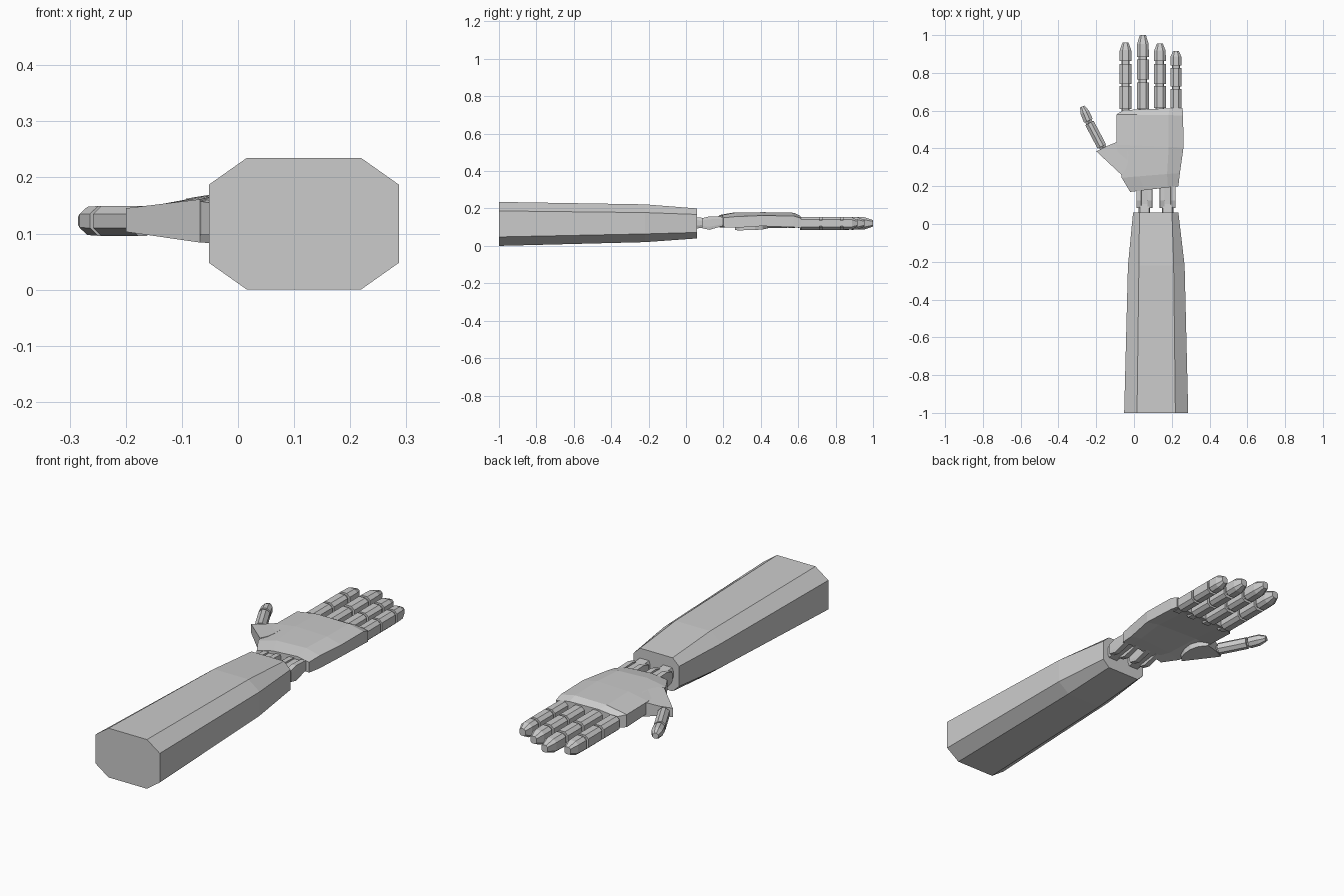
import bpy, bmesh
from mathutils import Vector

grey = bpy.data.materials.new("light grey")
grey.diffuse_color = (0.6, 0.6, 0.6, 1)


def loft(name, rings):
    """Bridge rings of equal length and cap both ends."""
    bm = bmesh.new()
    vs = [[bm.verts.new(p) for p in r] for r in rings]
    n = len(vs[0])
    for a, b in zip(vs, vs[1:]):
        for i in range(n):
            j = (i + 1) % n
            bm.faces.new((a[i], a[j], b[j], b[i]))
    bm.faces.new(vs[0])
    bm.faces.new(vs[-1])
    bmesh.ops.recalc_face_normals(bm, faces=bm.faces)
    me = bpy.data.meshes.new(name)
    bm.to_mesh(me)
    bm.free()
    me.materials.append(grey)
    ob = bpy.data.objects.new(name, me)
    bpy.context.collection.objects.link(ob)
    return ob


def octagon(x, y, w, z0, z1, cx, cz, d=(0, 1)):
    """Chamfered rectangle standing across the direction d."""
    s = Vector((d[1], -d[0], 0)).normalized()
    prof = [(-w, z0 + cz), (-w + cx, z0), (w - cx, z0), (w, z0 + cz),
            (w, z1 - cz), (w - cx, z1), (-w + cx, z1), (-w, z1 - cz)]
    return [Vector((x, y, 0)) + s * u + Vector((0, 0, z)) for u, z in prof]


def segment(name, a, b, w, z0=0.088, z1=0.157, tip=False):
    """One finger bone; a tip narrows towards its end."""
    a, b = Vector(a), Vector(b)
    d = b - a
    steps = [(0, 1), (0.6, 0.95), (1, 0.5)] if tip else [(0, 1), (1, 1)]
    zm, h = (z0 + z1) / 2 - 0.002, (z1 - z0) / 2
    rings = []
    for t, k in steps:
        p = a.lerp(b, t)
        rings.append(octagon(p.x, p.y, w * k, zm - h * k, zm + h * k,
                             0.016 * k, 0.014 * k, d))
    loft(name, rings)


# Forearm
loft("forearm", [
    octagon(0.1175, -1.0, 0.1695, 0.0, 0.235, 0.068, 0.048),
    octagon(0.118, -0.22, 0.150, 0.02, 0.222, 0.058, 0.044),
    octagon(0.115, 0.06, 0.120, 0.04, 0.20, 0.034, 0.032)])

# Wrist links: a pair of prongs, a socket stub and a cross pin on each side
for side, x in (("left", 0.055), ("right", 0.178)):
    loft(side + "_wrist_stub", [
        octagon(x, 0.04, 0.03, 0.09, 0.155, 0.006, 0.015),
        octagon(x, 0.105, 0.03, 0.10, 0.148, 0.006, 0.015)])
    for k, off in (("inner", 0.029), ("outer", -0.029)):
        loft(f"{side}_wrist_prong_{k}", [
            octagon(x + off, 0.085, 0.014, 0.095, 0.147, 0.002, 0.012),
            octagon(x + off, 0.125, 0.014, 0.086, 0.158, 0.002, 0.016),
            octagon(x + off, 0.21, 0.014, 0.11, 0.155, 0.002, 0.01)])
    loft(side + "_wrist_bridge", [
        octagon(x, 0.105, 0.02, 0.10, 0.15, 0.004, 0.012),
        octagon(x, 0.21, 0.02, 0.115, 0.15, 0.004, 0.01)])

# Palm: each station gives left point, right point, edge top, crown top,
# edge bottom, hollow bottom
palm = []
for l, r, te, tc, be, bc in [
        ((-0.02, 0.17), (0.235, 0.20), 0.150, 0.165, 0.100, 0.108),
        ((-0.065, 0.245), (0.243, 0.27), 0.157, 0.178, 0.097, 0.110),
        ((-0.093, 0.42), (0.262, 0.405), 0.162, 0.180, 0.106, 0.118),
        ((-0.093, 0.58), (0.260, 0.575), 0.160, 0.177, 0.100, 0.108),
        ((-0.055, 0.603), (0.257, 0.615), 0.148, 0.160, 0.096, 0.100)]:
    l, r = Vector(l), Vector(r)
    palm.append([(*l.lerp(r, t), z) for t, z in
                 [(0, be), (0.2, bc), (0.8, bc), (1, be),
                  (1, te), (0.78, tc), (0.3, tc), (0, te)]])
loft("palm", palm)

# Fingers: centre x and y limits of the three bones
fingers = {
    "index": (-0.045, (0.61, 0.73), (0.742, 0.847), (0.862, 0.96)),
    "middle": (0.047, (0.61, 0.748), (0.765, 0.87), (0.885, 1.0)),
    "ring": (0.137, (0.615, 0.73), (0.742, 0.847), (0.862, 0.955)),
    "little": (0.222, (0.615, 0.715), (0.727, 0.827), (0.84, 0.917))}
for name, (x, *bones) in fingers.items():
    w = 0.03 if name == "little" else 0.032
    for i, (y0, y1) in enumerate(bones):
        segment(f"{name}_bone_{i + 1}", (x, y0), (x, y1), w, tip=i == 2)
    # joint core running between palm and bones
    loft(name + "_joint_core", [
        octagon(x, y, 0.022, 0.099, 0.143, 0.006, 0.008)
        for y in (0.57, bones[2][0] + 0.02)])

# Thumb base: rounded on the palm side, tapering outwards (x, y, low, high)
base = [(-0.20, 0.385, 0.103, 0.145), (-0.15, 0.410, 0.103, 0.150),
        (-0.08, 0.438, 0.094, 0.163), (-0.045, 0.410, 0.088, 0.169),
        (-0.030, 0.370, 0.085, 0.172), (-0.032, 0.325, 0.084, 0.170),
        (-0.045, 0.285, 0.083, 0.166), (-0.068, 0.262, 0.084, 0.161)]
loft("thumb_base", [[(x, y, lo) for x, y, lo, hi in base],
                    [(x, y, hi) for x, y, lo, hi in base]])

# Thumb bones
segment("thumb_joint_core", (-0.14, 0.36), (-0.25, 0.56), 0.018, 0.108, 0.142)
segment("thumb_bone_1", (-0.170, 0.410), (-0.236, 0.535), 0.025, 0.098, 0.151)
segment("thumb_bone_2", (-0.241, 0.546), (-0.274, 0.622), 0.025, 0.098, 0.151, True)
